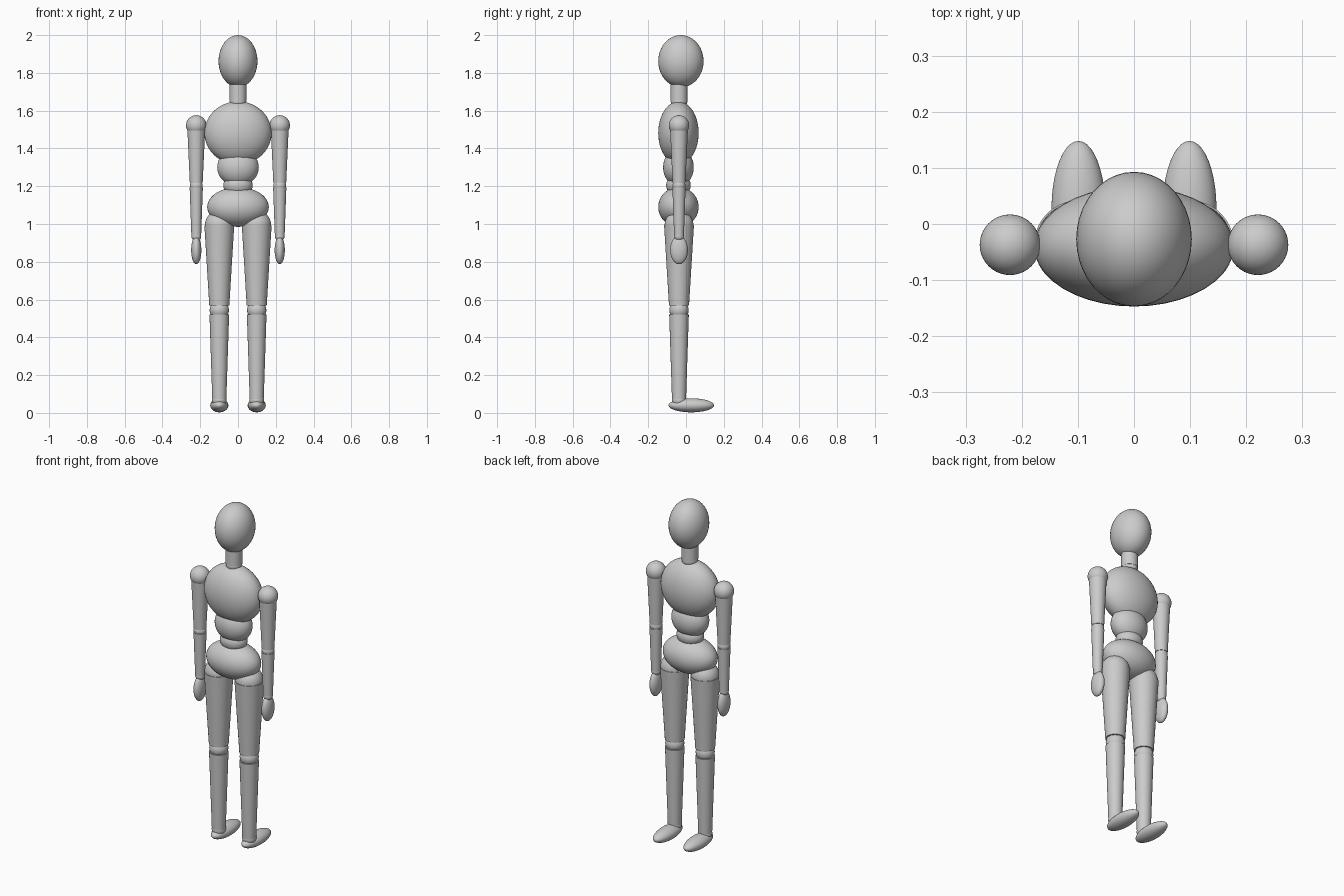
import bpy
from math import radians

if "Cube" in bpy.data.objects:
    bpy.data.objects.remove(bpy.data.objects["Cube"])

Y = -0.037  # depth of the body axis


def finish(name):
    ob = bpy.context.object
    ob.name = name
    bpy.ops.object.shade_smooth_by_angle(angle=radians(40))
    return ob


def ball(name, loc, half):
    bpy.ops.mesh.primitive_uv_sphere_add(segments=40, ring_count=24, radius=1, location=loc)
    bpy.context.object.scale = half
    bpy.ops.object.transform_apply(location=False, rotation=False, scale=True)
    return finish(name)


def joint(name, x, z, r):
    return ball(name, (x, Y, z), (r, r, r))


def limb(name, x, z0, z1, r0, r1):
    # tapered cylinder from z0 (bottom) to z1 (top)
    bpy.ops.mesh.primitive_cone_add(vertices=40, radius1=r0, radius2=r1, depth=z1 - z0,
                                    location=(x, Y, (z0 + z1) / 2))
    return finish(name)


# head and neck
ball("head", (0, -0.027, 1.862), (0.103, 0.12, 0.138))
limb("neck", 0, 1.657, 1.76, 0.045, 0.044)
joint("neck_joint", 0, 1.65, 0.044)

# torso
ball("chest", (0, -0.04, 1.482), (0.178, 0.107, 0.167))
ball("abdomen", (0, -0.04, 1.30), (0.11, 0.081, 0.1))
ball("waist_joint", (0, -0.04, 1.205), (0.078, 0.065, 0.06))
ball("pelvis", (0, -0.04, 1.09), (0.163, 0.107, 0.105))

for s, side in ((-1, "left"), (1, "right")):
    # arm
    a = 0.221 * s
    joint(side + "_shoulder", a, 1.522, 0.054)
    limb(side + "_upper_arm", a, 1.216, 1.50, 0.034, 0.047)
    joint(side + "_elbow", a, 1.203, 0.034)
    limb(side + "_forearm", a, 0.94, 1.192, 0.026, 0.035)
    joint(side + "_wrist", a, 0.935, 0.026)
    ball(side + "_hand", (a, Y, 0.862), (0.027, 0.047, 0.075))

    # leg
    b = 0.099 * s
    joint(side + "_hip", b, 0.995, 0.076)
    limb(side + "_thigh", b, 0.568, 0.993, 0.053, 0.079)
    joint(side + "_knee", b, 0.544, 0.051)
    limb(side + "_shin", b, 0.065, 0.522, 0.037, 0.052)
    joint(side + "_ankle", b, 0.067, 0.038)
    ball(side + "_foot", (b, 0.028, 0.04), (0.048, 0.12, 0.037))
